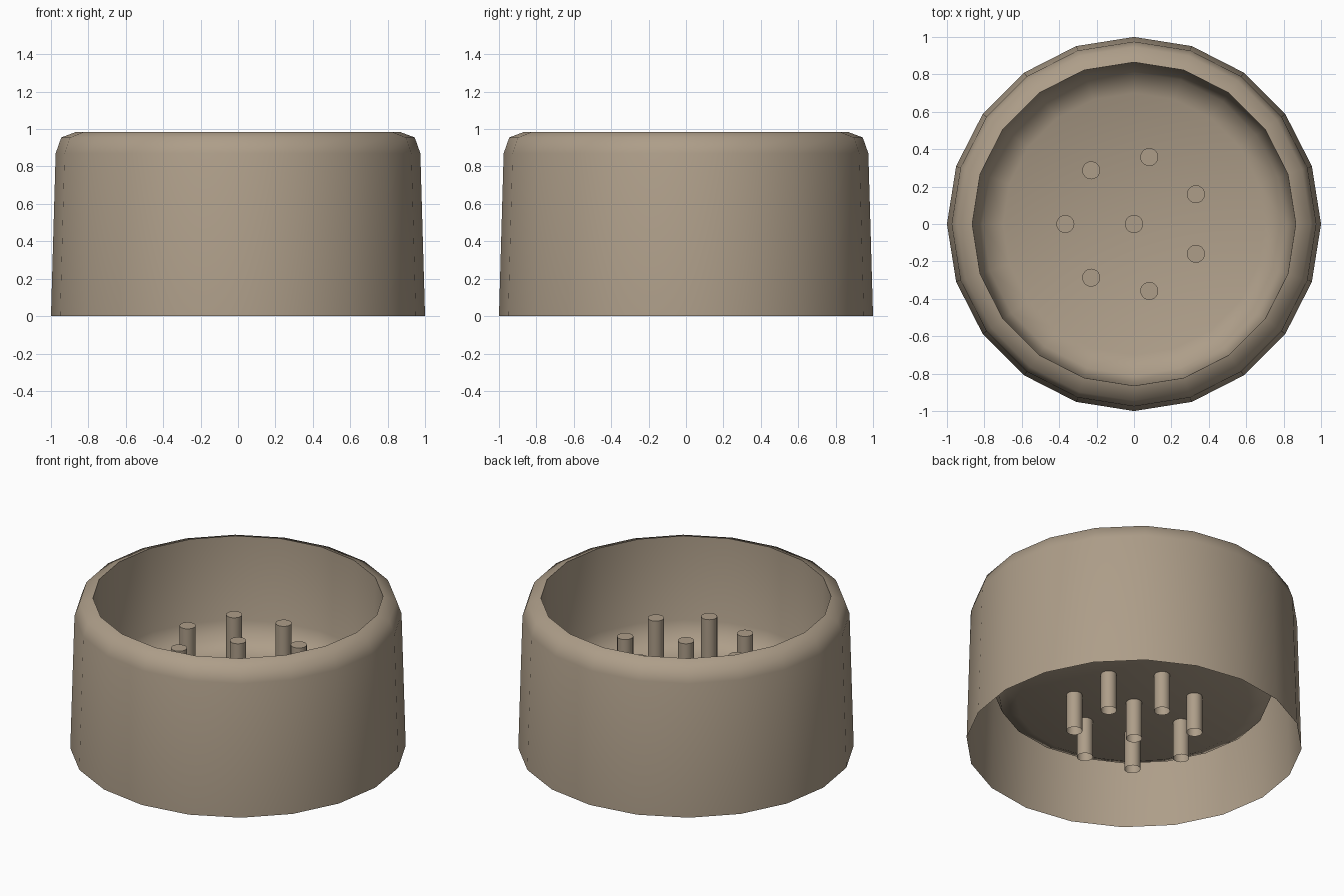
import bpy, bmesh
from math import cos, sin, pi, radians

if "Cube" in bpy.data.objects:
    bpy.data.objects.remove(bpy.data.objects["Cube"])

tan = bpy.data.materials.new("tan")
tan.diffuse_color = (0.42, 0.34, 0.25, 1)
tan.use_nodes = True
tan.node_tree.nodes["Principled BSDF"].inputs["Base Color"].default_value = tan.diffuse_color


def lathe(name, profile, sides, cap_end, at=(0, 0), smooth=40):
    """Sweep (radius, z) points round the z axis, optionally closing the last ring."""
    bm = bmesh.new()
    rings = [[bm.verts.new((r * cos(2 * pi * i / sides), r * sin(2 * pi * i / sides), z))
              for i in range(sides)] for r, z in profile]
    for a, b in zip(rings, rings[1:]):
        for i in range(sides):
            j = (i + 1) % sides
            bm.faces.new((a[i], a[j], b[j], b[i]))
    if cap_end:
        bm.faces.new(rings[-1])
    mesh = bpy.data.meshes.new(name)
    bm.to_mesh(mesh)
    bm.free()
    mesh.materials.append(tan)
    ob = bpy.data.objects.new(name, mesh)
    ob.location = (at[0], at[1], 0)
    bpy.context.collection.objects.link(ob)
    bpy.ops.object.select_all(action='DESELECT')
    ob.select_set(True)
    bpy.context.view_layer.objects.active = ob
    bpy.ops.object.shade_smooth_by_angle(angle=radians(smooth))
    return ob


# Thin shell: open base, rounded shoulder, rim, inner wall, rounded floor
lathe("socket_shell", [
    (1.0, 0.0), (0.975, 0.87), (0.945, 0.955), (0.865, 0.985),
    (0.85, 0.44), (0.81, 0.33), (0.70, 0.28),
], 20, True, smooth=60)

# Contact pins: one in the middle, seven around it, open at the bottom
spots = [(0, 0)] + [(0.367 * cos(pi + 2 * pi * k / 7), 0.367 * sin(pi + 2 * pi * k / 7))
                    for k in range(7)]
for k, spot in enumerate(spots):
    lathe(f"contact_pin_{k}", [(0.048, 0.035), (0.048, 0.70)], 20, True, at=spot)
